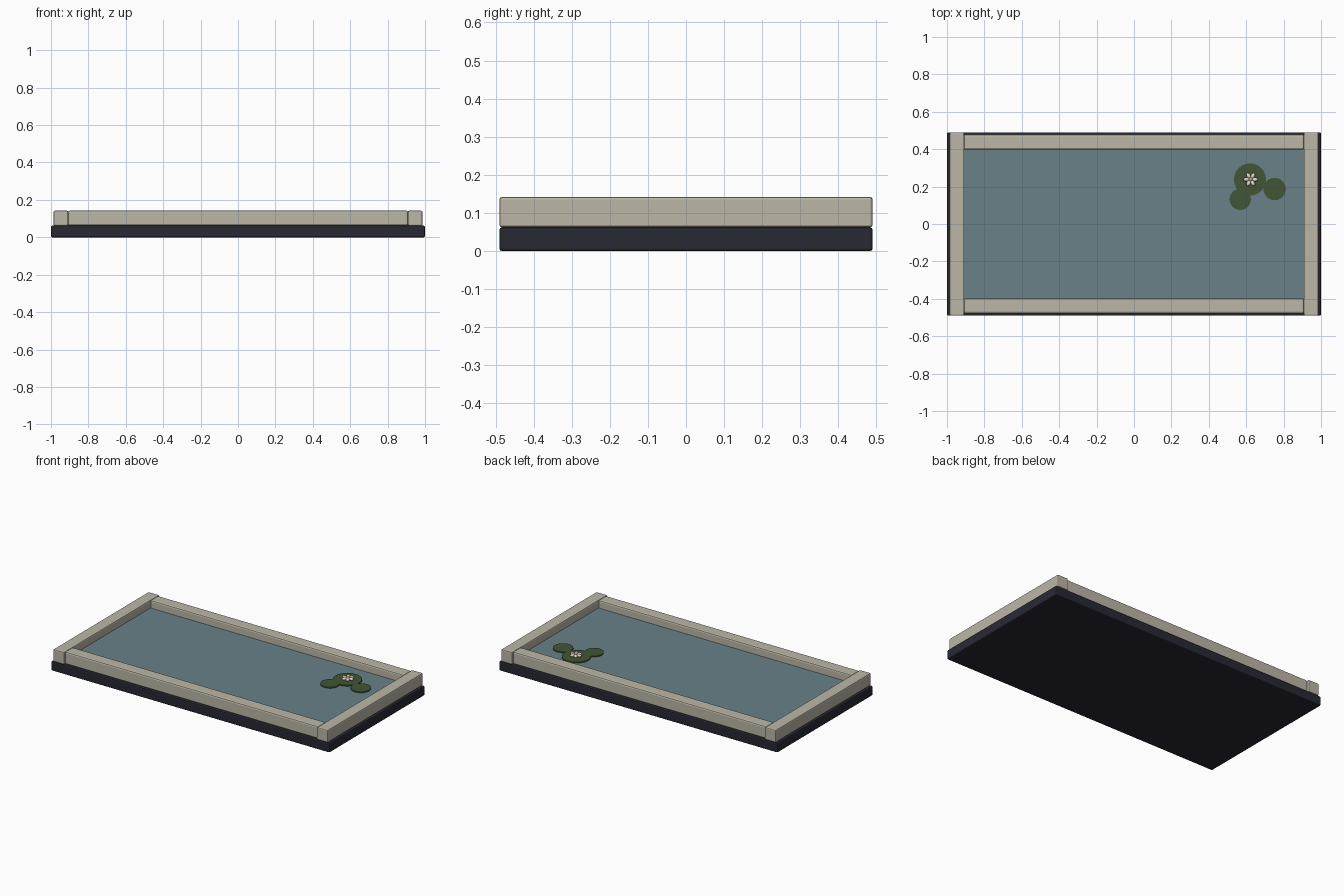
import bpy
import math

cube = bpy.data.objects.get("Cube")
if cube:
    bpy.data.objects.remove(cube, do_unlink=True)


def material(name, rgb):
    m = bpy.data.materials.new(name)
    m.use_nodes = True
    m.diffuse_color = (*rgb, 1)
    m.node_tree.nodes["Principled BSDF"].inputs["Base Color"].default_value = (*rgb, 1)
    return m


stone = material("pale stone", (0.50, 0.47, 0.38))
slate = material("dark slate", (0.021, 0.022, 0.034))
blue = material("pond water", (0.14, 0.22, 0.25))
green = material("lily green", (0.054, 0.093, 0.037))
cream = material("blossom cream", (0.75, 0.69, 0.58))
yellow = material("blossom heart", (0.60, 0.48, 0.24))


def finish(name, mat, scale=(1, 1, 1)):
    ob = bpy.context.object
    ob.name = name
    ob.scale = scale
    bpy.ops.object.transform_apply(location=False, rotation=False, scale=True)
    ob.data.materials.append(mat)
    return ob


def box(name, x, y, z, mat, bevel=0):
    """Box from (min, max) ranges on each axis, with optional rounded edges."""
    mid = [(a + b) / 2 for a, b in (x, y, z)]
    bpy.ops.mesh.primitive_cube_add(size=1, location=mid)
    ob = finish(name, mat, [b - a for a, b in (x, y, z)])
    if bevel:
        mod = ob.modifiers.new("soft edges", "BEVEL")
        mod.width = bevel
        mod.segments = 2
    return ob


def ball(name, loc, scale, mat, turn=0):
    bpy.ops.mesh.primitive_uv_sphere_add(segments=12, ring_count=8, radius=1,
                                         location=loc, rotation=(0, 0, turn))
    ob = finish(name, mat, scale)
    bpy.ops.object.shade_smooth()
    return ob


# Plinth and water
box("plinth", (-1, 1), (-0.49, 0.49), (0, 0.062), slate, 0.007)
box("water", (-0.92, 0.92), (-0.41, 0.41), (0.055, 0.092), blue)

# Stone kerb: two long rails between two end rails
for name, s in (("back", 1), ("front", -1)):
    y = sorted((s * 0.398, s * 0.478))
    box(name + "_rail", (-0.91, 0.91), y, (0.062, 0.142), stone, 0.009)
for name, s in (("left", 1), ("right", -1)):
    x = sorted((s * 0.908, s * 0.986))
    box(name + "_rail", x, (-0.49, 0.49), (0.062, 0.142), stone, 0.007)

# Floating lily pads
for name, x, y, r in (("large", 0.62, 0.238, 0.086),
                      ("side", 0.752, 0.187, 0.06),
                      ("small", 0.568, 0.132, 0.057)):
    bpy.ops.mesh.primitive_cylinder_add(vertices=24, radius=r, depth=0.007,
                                        location=(x, y, 0.0965))
    finish(name + "_lily_pad", green)

# Blossom: ring of petals around a heart
cx, cy = 0.624, 0.238
for i in range(6):
    a = math.tau * i / 6
    ball("petal", (cx + 0.023 * math.cos(a), cy + 0.023 * math.sin(a), 0.108),
         (0.016, 0.011, 0.009), cream, a)
ball("blossom_heart", (cx, cy, 0.11), (0.01, 0.01, 0.01), yellow)
